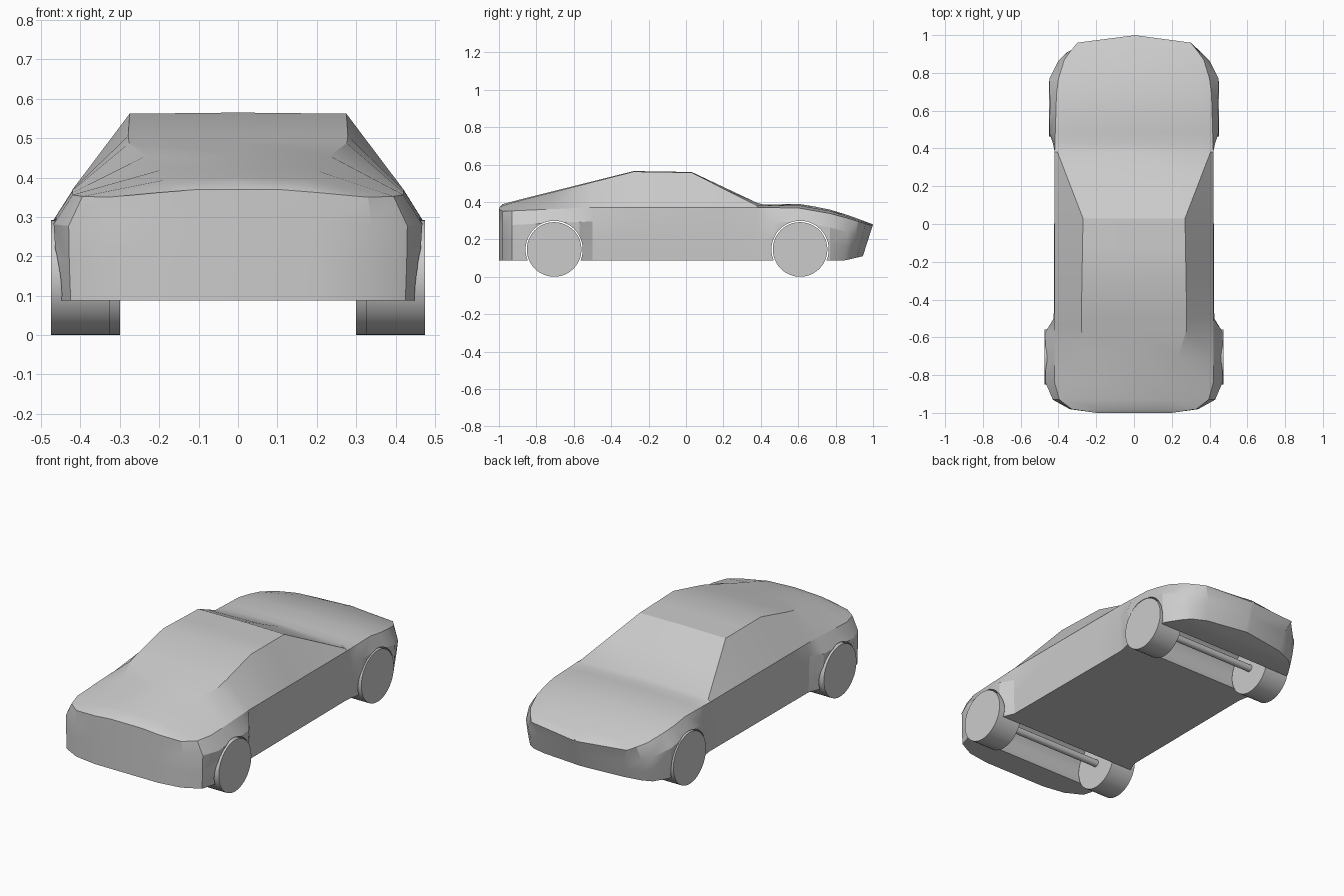
import bpy, bmesh, math

if "Cube" in bpy.data.objects:
    bpy.data.objects.remove(bpy.data.objects["Cube"])

paint = bpy.data.materials.new("light grey")
paint.diffuse_color = (0.6, 0.6, 0.6, 1)
paint.use_nodes = True
paint.node_tree.nodes["Principled BSDF"].inputs["Base Color"].default_value = paint.diffuse_color

AXLE_Z = 0.146
# axle position y, outer face of the wheel x
AXLES = {"rear": (-0.705, 0.475), "front": (0.61, 0.45)}


def rail(points, y):
    """Interpolate a rail of (y, value) points at y."""
    for (y0, a), (y1, b) in zip(points, points[1:]):
        if y <= y1:
            return a + (b - a) * (y - y0) / (y1 - y0)
    return points[-1][1]


def smooth(ob, angle):
    bpy.ops.object.select_all(action='DESELECT')
    ob.select_set(True)
    bpy.context.view_layer.objects.active = ob
    bpy.ops.object.shade_smooth_by_angle(angle=math.radians(angle))


def cylinder_x(name, x0, x1, y, z, r, sides):
    """Cylinder lying along x."""
    bpy.ops.mesh.primitive_cylinder_add(vertices=sides, radius=r, depth=x1 - x0,
                                        location=((x0 + x1) / 2, y, z),
                                        rotation=(0, math.pi / 2, 0))
    ob = bpy.context.object
    ob.name = name
    ob.data.materials.append(paint)
    smooth(ob, 35)
    return ob


# Body rails, rear (-y) to nose (+y)
TOP_Z = [(-1, .37), (-.98, .388), (-.9, .41), (-.6, .485), (-.28, .565), (.03, .56),
         (.38, .395), (.42, .385), (.6, .39), (.75, .365), (.88, .325), (1, .28)]
EDGE_X = [(-1, .1), (-.98, .17), (-.8, .2), (-.68, .24), (-.56, .28), (.03, .27),
          (.38, .405), (.42, .34), (.77, .32), (.9, .25), (.96, .18), (1, .005)]
EDGE_Z = [(-1, .37), (-.98, .38), (-.9, .405), (-.6, .48), (-.28, .562), (.03, .557),
          (.38, .38), (.6, .382), (.77, .352), (.88, .317), (1, .278)]
BELT_X = [(-1, .2), (-.98, .33), (-.93, .395), (-.84, .42), (.38, .42),
          (.7, .41), (.8, .395), (.88, .365), (.96, .3), (1, .01)]
BELT_Z = [(-1, .362), (-.98, .35), (-.53, .37), (.38, .37), (.6, .368), (.8, .333), (1, .272)]
FENDER_X = [(-1, .2), (-.98, .34), (-.93, .43), (-.84, .468), (-.57, .468), (-.5, .425),
            (.4, .42), (.47, .447), (.77, .447), (.87, .4), (.95, .33), (1, .01)]
SILL_X = [(-1, .2), (-.98, .33), (-.93, .425), (-.84, .45), (-.57, .45), (-.5, .42),
          (.4, .415), (.47, .435), (.77, .435), (.87, .385), (.95, .31), (1, .01)]
BOTTOM_Z = [(-1, .088), (.88, .088), (1, .11)]
STATIONS = [-1, -.98, -.93, -.84, -.7, -.57, -.5, -.28, -.12, .03, .2, .38, .42, .48,
            .6, .69, .77, .87, .92, .96, 1]

# Loft the body through its cross-sections
bm = bmesh.new()
rings = []
for y in STATIONS:
    zb, belt = rail(BOTTOM_Z, y), rail(BELT_Z, y)
    fender, zf = rail(FENDER_X, y), belt - .075
    half = [(rail(SILL_X, y), zb),
            ((fender * 2 + rail(SILL_X, y)) / 3, (zb + zf) / 2),
            (fender, zf),
            (rail(BELT_X, y), belt),
            (rail(EDGE_X, y), rail(EDGE_Z, y))]
    section = [(0, zb)] + half + [(0, rail(TOP_Z, y))] + [(-x, z) for x, z in reversed(half)]
    lean = max(0, y - .8) / .2 * .32          # the nose leans back towards the ground
    rings.append([bm.verts.new((x, y - lean * max(0, .28 - z), z)) for x, z in section])
n = len(rings[0])
for a, b in zip(rings, rings[1:]):
    for i in range(n):
        j = (i + 1) % n
        bm.faces.new((a[i], a[j], b[j], b[i]))
bm.faces.new(rings[0])
bm.faces.new(rings[-1])
bmesh.ops.recalc_face_normals(bm, faces=bm.faces)
mesh = bpy.data.meshes.new("body")
bm.to_mesh(mesh)
bm.free()
mesh.materials.append(paint)
body = bpy.data.objects.new("body", mesh)
bpy.context.collection.objects.link(body)

# Wheel wells, cut through the full width
for name, (y, x) in AXLES.items():
    cutter = cylinder_x("well_cutter", -.6, .6, y, AXLE_Z, .153, 48)
    cutter.hide_render = True
    mod = body.modifiers.new("well", 'BOOLEAN')
    mod.operation = 'DIFFERENCE'
    mod.object = cutter
    bpy.context.view_layer.objects.active = body
    bpy.ops.object.modifier_apply(modifier=mod.name)
    bpy.data.objects.remove(cutter)
smooth(body, 24)

# Wheels and axles
for name, (y, x) in AXLES.items():
    cylinder_x(name + "_right_wheel", x - .15, x, y, AXLE_Z, AXLE_Z, 48)
    cylinder_x(name + "_left_wheel", -x, .15 - x, y, AXLE_Z, AXLE_Z, 48)
    cylinder_x(name + "_axle", .1 - x, x - .1, y, AXLE_Z, .02, 20)
